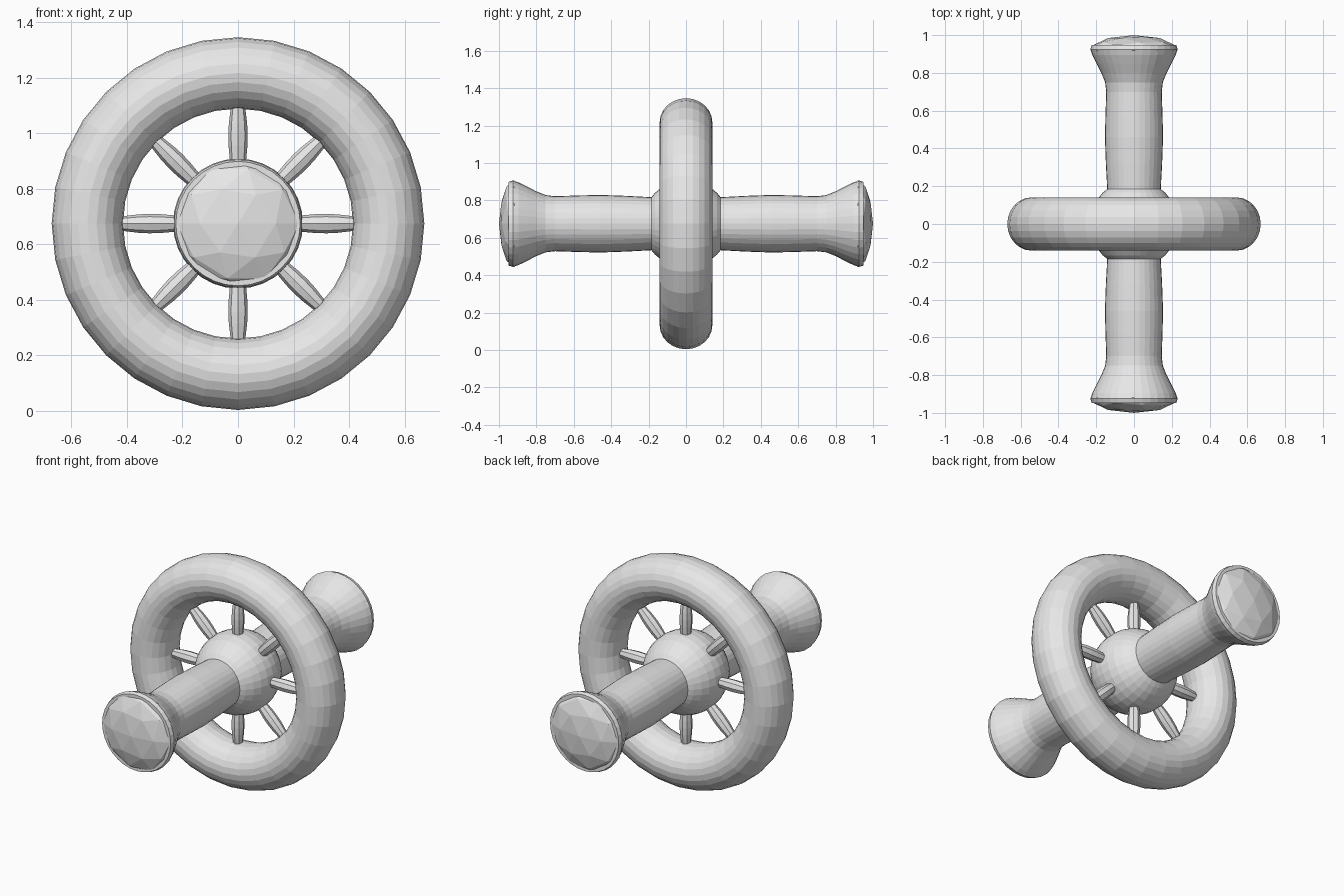
import bpy, bmesh, math
from mathutils import Matrix, Vector

if "Cube" in bpy.data.objects:
    bpy.data.objects.remove(bpy.data.objects["Cube"])

CENTRE = Vector((0, 0, 0.675))

grey = bpy.data.materials.new("plain_grey")
grey.diffuse_color = (0.8, 0.8, 0.8, 1)
grey.use_nodes = True
grey.node_tree.nodes["Principled BSDF"].inputs["Base Color"].default_value = grey.diffuse_color


def finish(name, bm, matrix=Matrix()):
    """Turn a bmesh into a flat-shaded grey object about the wheel centre."""
    bm.transform(Matrix.Translation(CENTRE) @ matrix)
    bmesh.ops.recalc_face_normals(bm, faces=bm.faces)
    mesh = bpy.data.meshes.new(name)
    bm.to_mesh(mesh)
    bm.free()
    mesh.materials.append(grey)
    obj = bpy.data.objects.new(name, mesh)
    bpy.context.collection.objects.link(obj)
    return obj


def lathe(profile, sides, closed=False):
    """Spin (radius, height) points around the z axis."""
    bm = bmesh.new()
    rings = []
    for i in range(sides):
        a = 2 * math.pi * i / sides
        rings.append([bm.verts.new((r * math.cos(a), r * math.sin(a), h)) for r, h in profile])
    n = len(profile)
    for i in range(sides):
        a, b = rings[i], rings[(i + 1) % sides]
        for j in range(n if closed else n - 1):
            k = (j + 1) % n
            bm.faces.new((a[j], b[j], b[k], a[k]))
    if not closed:
        bm.faces.new([r[0] for r in rings])
        bm.faces.new([r[-1] for r in rings])
    return bm


to_front = Matrix.Rotation(math.pi / 2, 4, 'X')    # +z becomes -y
to_back = Matrix.Rotation(-math.pi / 2, 4, 'X')    # +z becomes +y

# Outer rim: slightly widened torus
section = [(0.5425 + 0.1285 * math.cos(t), 0.141 * math.sin(t))
           for t in (2 * math.pi * i / 24 for i in range(24))]
finish("wheel_rim", lathe(section, 32, closed=True), to_front)

# Hub ball
bm = bmesh.new()
bmesh.ops.create_uvsphere(bm, u_segments=32, v_segments=16, radius=0.234)
finish("hub", bm, to_front)

# Eight spindle spokes
spoke = [(0.022, 0.17), (0.029, 0.225), (0.034, 0.28), (0.035, 0.32),
         (0.033, 0.36), (0.027, 0.41), (0.018, 0.45)]
for i in range(8):
    finish("spoke_%d" % (i + 1), lathe(spoke, 8), Matrix.Rotation(i * math.pi / 4, 4, 'Y'))

# Flared handles with faceted end caps, front and back
handle = [(0.140, 0.15), (0.142, 0.19), (0.149, 0.32), (0.154, 0.46), (0.151, 0.58),
          (0.147, 0.70), (0.153, 0.75), (0.173, 0.80), (0.199, 0.85),
          (0.221, 0.895), (0.231, 0.925), (0.224, 0.948)]
for side, turn, sign in (("front", to_front, -1), ("back", to_back, 1)):
    finish(side + "_handle", lathe(handle, 32), turn)
    bm = bmesh.new()
    bmesh.ops.create_icosphere(bm, subdivisions=2, radius=1)
    squash = Matrix.Translation((0, sign * 0.92, 0)) @ Matrix.Diagonal((0.232, 0.08, 0.232, 1))
    finish(side + "_end_cap", bm, squash)
